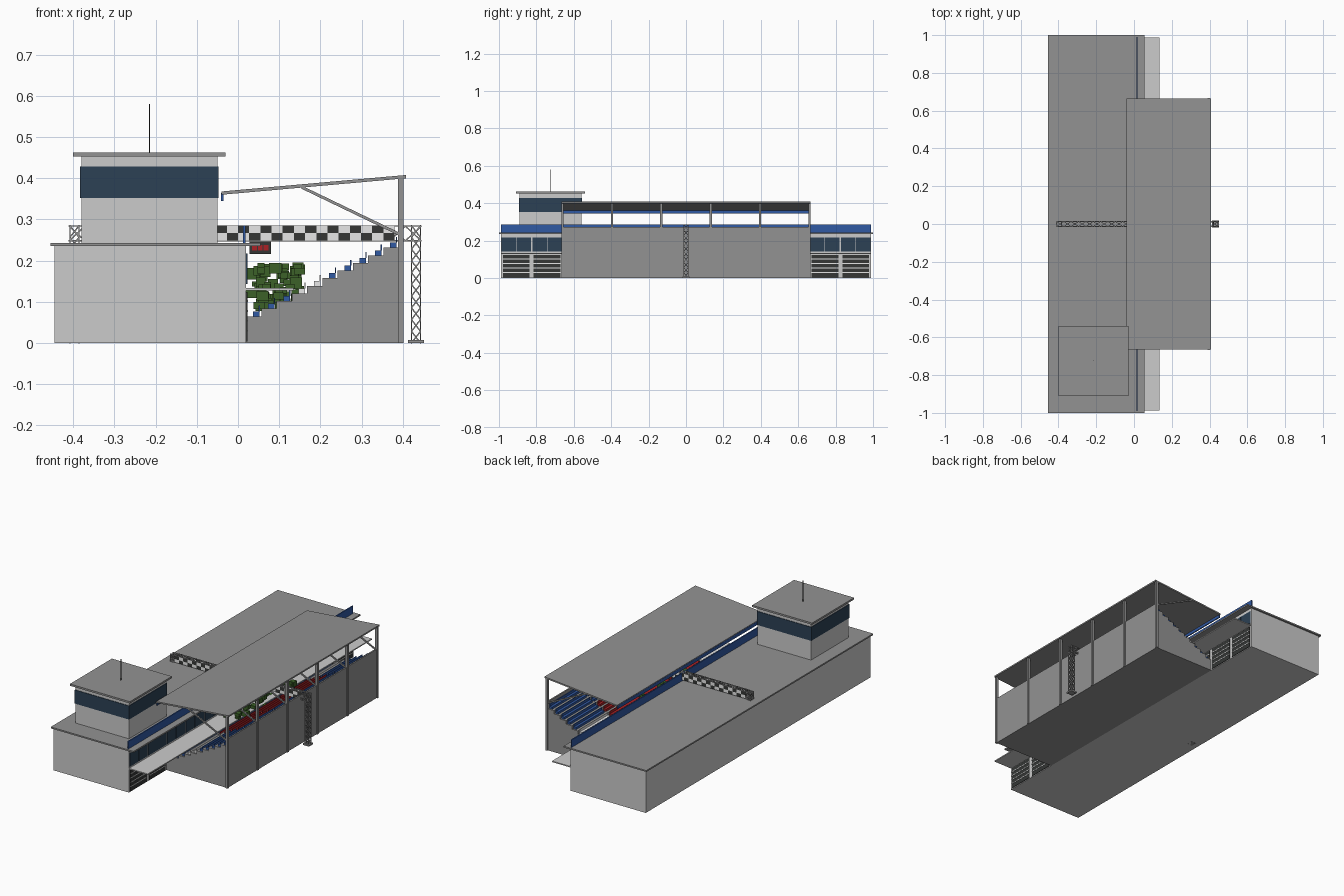
import bpy, bmesh, math, random
from mathutils import Vector, Matrix

if "Cube" in bpy.data.objects:
    bpy.data.objects.remove(bpy.data.objects["Cube"])

random.seed(4)


def material(name, r, g, b):
    m = bpy.data.materials.new(name)
    m.diffuse_color = (r, g, b, 1)
    m.use_nodes = True
    m.node_tree.nodes["Principled BSDF"].inputs["Base Color"].default_value = m.diffuse_color
    return m


WALL = material("light wall", .60, .60, .60)
GREY = material("concrete grey", .29, .29, .29)
GLASS = material("dark glass", .025, .052, .09)
BLUE = material("blue", .03, .10, .37)
DARK = material("charcoal", .035, .037, .036)
WHITE = material("white", .80, .80, .80)
RED = material("red", .40, .015, .018)
GREEN = material("green", .045, .12, .022)


def finish(name, bm, *mats):
    me = bpy.data.meshes.new(name)
    bm.to_mesh(me)
    bm.free()
    for m in mats:
        me.materials.append(m)
    ob = bpy.data.objects.new(name, me)
    bpy.context.collection.objects.link(ob)
    return ob


def boxes(name, mat, *spans):
    """One object made of boxes given as (x0, x1, y0, y1, z0, z1)."""
    bm = bmesh.new()
    for x0, x1, y0, y1, z0, z1 in spans:
        mid = Matrix.Translation(((x0 + x1) / 2, (y0 + y1) / 2, (z0 + z1) / 2))
        bmesh.ops.create_cube(bm, size=1, matrix=mid @ Matrix.Diagonal((x1 - x0, y1 - y0, z1 - z0, 1)))
    return finish(name, bm, mat)


def struts(name, mat, width, pairs):
    """One object made of square bars between point pairs."""
    bm = bmesh.new()
    for a, b in pairs:
        a, b = Vector(a), Vector(b)
        d = b - a
        rot = d.to_track_quat('Z', 'Y').to_matrix().to_4x4()
        bmesh.ops.create_cube(bm, size=1, matrix=Matrix.Translation((a + b) / 2) @ rot
                              @ Matrix.Diagonal((width, width, d.length, 1)))
    return finish(name, bm, mat)


def extrude_y(name, mat, profile, y0, y1):
    bm = bmesh.new()
    face = bm.faces.new([bm.verts.new((x, y0, z)) for x, z in profile])
    new = bmesh.ops.extrude_face_region(bm, geom=[face])["geom"]
    bmesh.ops.translate(bm, vec=(0, y1 - y0, 0), verts=[v for v in new if isinstance(v, bmesh.types.BMVert)])
    bmesh.ops.recalc_face_normals(bm, faces=bm.faces)
    return finish(name, bm, mat)


# Pit building
boxes("pit_building", WALL, (-.445, .02, -.99, .99, 0, .235))
boxes("pit_roof", GREY, (-.455, .055, -1, 1, .235, .243))
boxes("roof_fascia", BLUE, (.012, .018, -.99, .99, .243, .285))
boxes("pit_awning", WALL, (.02, .135, -.988, .988, .128, .134))

# Garage doors and upper windows on the pit side
doors, slats, windows = [], [], []
for i in range(12):
    y = -.99 + .165 * (i + .5)
    doors.append((.02, .023, y - .072, y + .072, .004, .124))
    slats += [(.023, .0245, y - .072, y + .072, z, z + .004) for z in (.028, .052, .076, .1)]
    windows += [(.02, .023, y + s - .038, y + s + .038, .143, .217) for s in (-.04, .04)]
boxes("garage_doors", DARK, *doors)
boxes("door_slats", WHITE, *slats)
boxes("pit_windows", GLASS, *windows)

# Control tower
boxes("tower", WALL, (-.38, -.05, -.89, -.56, .243, .453))
boxes("tower_window_band", GLASS, (-.383, -.047, -.893, -.557, .352, .428))
boxes("tower_roof", GREY, (-.40, -.03, -.91, -.54, .453, .463))
struts("antenna", DARK, .003, [((-.215, -.725, .463), (-.215, -.725, .58))])

# Grandstand steps and back wall
ROWS, X0, Z0, RUN, RISE = 10, .02, .065, .037, .0185
profile = [(X0, 0)]
for i in range(ROWS):
    z = Z0 + RISE * i
    profile += [(X0 + RUN * i, z), (X0 + RUN * (i + 1), z)]
profile.append((X0 + RUN * ROWS, 0))
extrude_y("grandstand", GREY, profile, -.66, .66)
boxes("stand_back_wall", GREY, (.389, .397, -.66, .66, 0, .272))

# Seat rows, split by aisles, with a red and white middle block
posts = [-.66, -.396, -.132, .132, .396, .66]
seats = {"blue_seats": [], "red_seats": [], "white_seats": []}
for i in range(ROWS):
    x, z = X0 + RUN * i + .016, Z0 + RISE * i
    for j in range(5):
        a, b = posts[j] + .008, posts[j + 1] - .008
        key = "blue_seats"
        if i in (3, 4):
            key = "white_seats"
        if 3 <= i <= 6 and 1 <= j <= 3:
            key = "red_seats"
        seats[key] += [(x, x + .016, a, b, z, z + .012), (x + .014, x + .017, a, b, z + .012, z + .026)]
for (name, spans), mat in zip(seats.items(), (BLUE, RED, WHITE)):
    boxes(name, mat, *spans)

# Canopy with posts, braces and front fascia
extrude_y("canopy_roof", GREY, [(-.04, .360), (.408, .400), (.408, .408), (-.04, .368)], -.665, .665)
boxes("canopy_fascia", BLUE, (-.041, -.035, -.66, .66, .345, .364))
boxes("canopy_posts", GREY, *[(.388, .402, y - .006, y + .006, 0, .402) for y in posts])
struts("canopy_braces", GREY, .007, [((.155, y, .378), (.39, y, .265)) for y in posts])

# Green blocky planting in front of the stand
leaves = []
for _ in range(80):
    x, z = random.uniform(.03, .155), random.uniform(.085, .185)
    y = random.choice((-.16, 0, .16, .28)) + random.uniform(-.05, .05)
    s, h = random.uniform(.008, .016), random.uniform(.006, .014)
    leaves.append((x - s, x + s, y - s, y + s, z - h, z + h))
boxes("planting", GREEN, *leaves)

# Start gantry: lattice legs and top beam
W = .013
bars = []


def lattice(start, axis, length, cells, u, v):
    """Four-chord lattice around a centre line, crossed on every side."""
    start, axis, u, v = (Vector(p) for p in (start, axis, u, v))
    step = axis * length / cells
    corners = [u + v, u - v, -u - v, v - u]
    for k in range(4):
        c, d = corners[k], corners[(k + 1) % 4]
        bars.append((start + c, start + c + axis * length))
        for i in range(cells):
            p = start + step * i
            bars.extend([(p + c, p + d + step), (p + d, p + c + step)])


for x in (-.397, .432):
    lattice((x, 0, 0), (0, 0, 1), .285, 10, (W - .002, 0, 0), (0, W, 0))
lattice((-.41, 0, .266), (1, 0, 0), .855, 22, (0, W, 0), (0, 0, .018))
struts("gantry_lattice", GREY, .0032, bars)
boxes("gantry_feet", GREY, *[(x - .019, x + .019, -.019, .019, 0, .008) for x in (-.397, .432)])

# Chequered banner on both sides of the beam
for name, y in (("banner_front", -.018), ("banner_rear", .018)):
    bm = bmesh.new()
    turn = Matrix.Translation((0, y, .267)) @ Matrix.Rotation(math.pi / 2 * (1 if y < 0 else -1), 4, 'X')
    bmesh.ops.create_grid(bm, x_segments=28, y_segments=2, size=.5,
                          matrix=turn @ Matrix.Diagonal((.76, .036, 1, 1)))
    for f in bm.faces:
        c = f.calc_center_median()
        f.material_index = (math.floor((c.x + .38) / (.76 / 28)) + (c.z > .267)) % 2
    finish(name, bm, WHITE, DARK)

# Start light panel under the gantry
boxes("light_panel", DARK, (.028, .08, -.012, .012, .216, .247))
boxes("start_lights", RED, *[(x - .006, x + .006, s - .002, s + .002, .225, .238)
                             for x in (.04, .054, .068) for s in (-.013, .013)])
